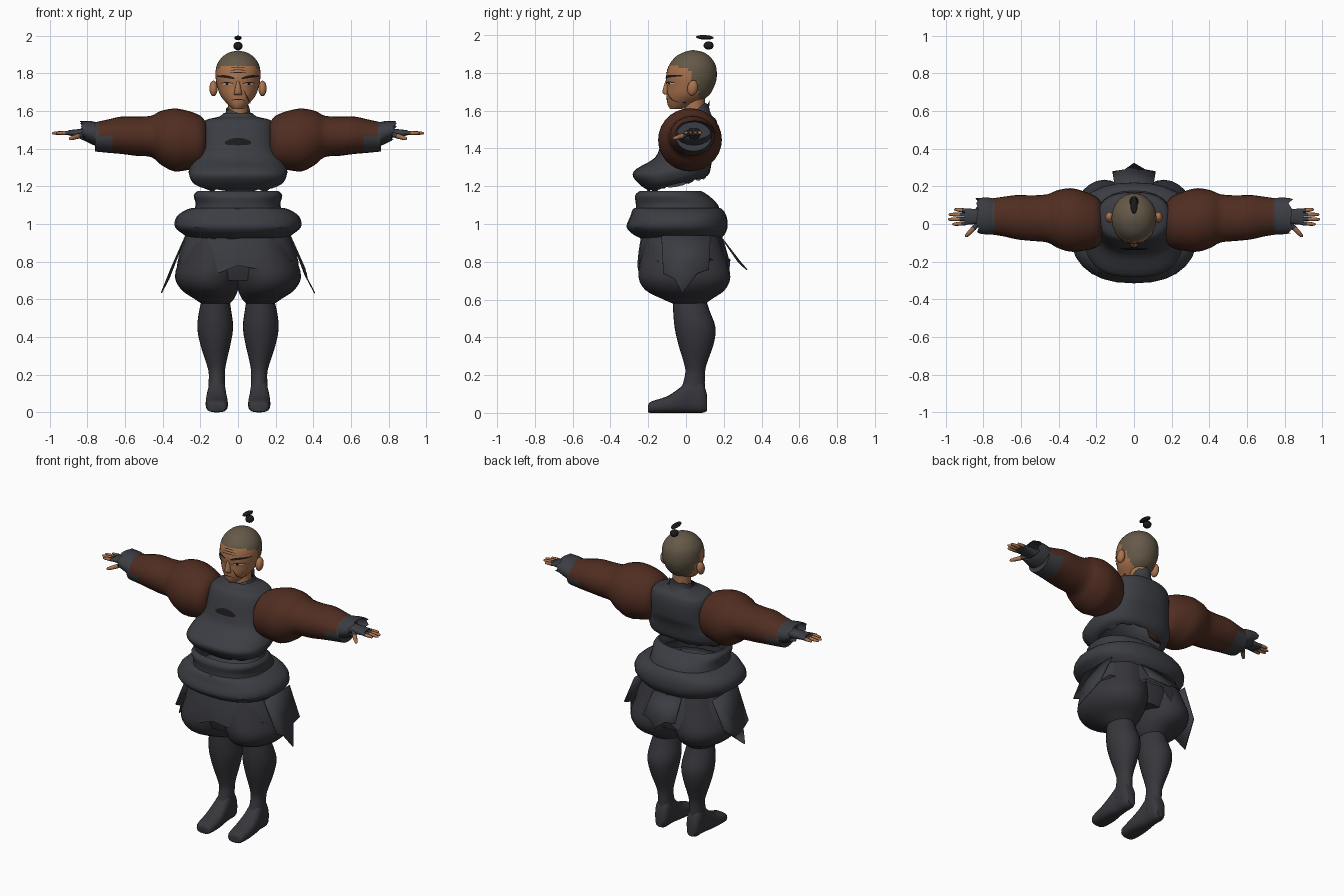
import bpy, bmesh, math, random
from mathutils import Vector, Matrix
from mathutils.bvhtree import BVHTree

random.seed(4)
cube = bpy.data.objects.get("Cube")
if cube:
    bpy.data.objects.remove(cube)


def material(name, r, g, b):
    mat = bpy.data.materials.new(name)
    mat.use_nodes = True
    mat.diffuse_color = (r, g, b, 1)
    bsdf = mat.node_tree.nodes["Principled BSDF"]
    bsdf.inputs["Base Color"].default_value = (r, g, b, 1)
    bsdf.inputs["Roughness"].default_value = 0.9
    return mat


CLOTH = material("charcoal cloth", .045, .047, .056)
TROUSER = material("dark trouser cloth", .038, .037, .045)
SLEEVE = material("russet sleeve", .08, .026, .015)
SKIN = material("tan skin", .40, .17, .075)
HAIR = material("cropped hair", .13, .10, .065)
DARK = material("near black", .012, .010, .010)
WHITE = material("eye white", .6, .55, .48)


def finish(name, bm, mats, rule=None, angle=50):
    """Turn a bmesh into a shaded object; rule picks a material slot per face."""
    bmesh.ops.recalc_face_normals(bm, faces=bm.faces)
    for face in bm.faces:
        if rule:
            face.material_index = rule(face.calc_center_median())
    mesh = bpy.data.meshes.new(name)
    bm.to_mesh(mesh)
    bm.free()
    for mat in mats:
        mesh.materials.append(mat)
    obj = bpy.data.objects.new(name, mesh)
    bpy.context.collection.objects.link(obj)
    bpy.ops.object.select_all(action='DESELECT')
    obj.select_set(True)
    bpy.context.view_layer.objects.active = obj
    bpy.ops.object.shade_smooth_by_angle(angle=math.radians(angle))
    return obj


def spline(rows, steps):
    """Smooth the rows with a Catmull-Rom curve."""
    out = []
    for i in range(len(rows) - 1):
        p = [Vector(rows[max(0, min(len(rows) - 1, i + k))]) for k in (-1, 0, 1, 2)]
        for j in range(steps):
            t = j / steps
            out.append(p[1] + (p[2] - p[0]) * t / 2
                       + (p[0] * 2 - p[1] * 5 + p[2] * 4 - p[3]) * t * t / 2
                       + (p[1] * 3 - p[0] - p[2] * 3 + p[3]) * t ** 3 / 2)
    return out + [Vector(rows[-1])]


def sym(rows):
    """Rows of height, half width, front, back."""
    return [(z, -w, w, f, b) for z, w, f, b in rows]


def loft(name, rows, mats, axis="z", side=1, n=28, steps=3, power=1.0,
         jag=0, caps=True, bend=None, rule=None, angle=50):
    """Skin oval sections; each row is position, then extents on both cross axes."""
    bm = bmesh.new()
    rings = []
    for r, (t, a0, a1, b0, b1) in enumerate(spline(rows, steps)):
        ring = []
        for i in range(n):
            c, s = math.cos(2 * math.pi * i / n), math.sin(2 * math.pi * i / n)
            c, s = (math.copysign(abs(v) ** power, v) for v in (c, s))
            a, b = (a0 + a1 + (a1 - a0) * c) / 2, (b0 + b1 + (b1 - b0) * s) / 2
            h = t + (random.uniform(-jag, jag) if r == 0 else 0)
            co = Vector({"z": (a, b, h), "x": (h, a, b), "y": (a, h, b)}[axis])
            if bend:
                co = bend(co)
            ring.append(bm.verts.new((co.x * side, co.y, co.z)))
        rings.append(ring)
    for lo, hi in zip(rings, rings[1:]):
        for i in range(n):
            bm.faces.new((lo[i], lo[i - 1], hi[i - 1], hi[i]))
    if caps:
        bm.faces.new(rings[0])
        bm.faces.new(rings[-1])
    return finish(name, bm, mats, rule, angle)


def ball(name, center, size, mat, tilt=0):
    bm = bmesh.new()
    bmesh.ops.create_uvsphere(bm, u_segments=16, v_segments=10, radius=1)
    bm.transform(Matrix.Translation(center) @ Matrix.Rotation(tilt, 4, 'X')
                 @ Matrix.Diagonal((*size, 1)))
    return finish(name, bm, [mat])


def finger(name, start, end, r, side):
    """Tapered finger: gloved at the base, bare at the tip."""
    a, b = Vector(start), Vector(end)
    bm = bmesh.new()
    frame = (b - a).to_track_quat('Z', 'Y').to_matrix()
    rings = []
    for t, w in ((0, 1), (.4, 1.05), (.75, .9), (.95, .65), (1, .2)):
        rings.append([bm.verts.new(a.lerp(b, t) + frame @ Vector(
            (math.cos(k * math.pi / 4) * r * w, math.sin(k * math.pi / 4) * r * w, 0)))
            for k in range(8)])
    for lo, hi in zip(rings, rings[1:]):
        for k in range(8):
            bm.faces.new((lo[k - 1], lo[k], hi[k], hi[k - 1]))
    bm.faces.new(rings[-1])
    bm.transform(Matrix.Diagonal((side, 1, 1, 1)))
    split = abs(a.lerp(b, .4).x)
    finish(name, bm, [CLOTH, SKIN], lambda c: int(abs(c.x) > split))


def panel(name, points, side, mat):
    """Ragged cloth flap, given a thin thickness."""
    bm = bmesh.new()
    bm.faces.new([bm.verts.new((x * side, y, z)) for x, y, z in points])
    bmesh.ops.triangulate(bm, faces=bm.faces)
    obj = finish(name, bm, [mat])
    obj.modifiers.new("cloth", 'SOLIDIFY').thickness = .006


def stroke(name, target, mat, path, width, side=1, lift=.003):
    """Thin painted strip laid on the front of a target, tapering at the ends."""
    mesh = target.data
    tree = BVHTree.FromPolygons([v.co for v in mesh.vertices],
                                [tuple(p.vertices) for p in mesh.polygons])
    pts = spline([(x, z, 0) for x, z in path], 5)
    bm, last = bmesh.new(), None
    for i, p in enumerate(pts):
        q = pts[min(i + 1, len(pts) - 1)] - pts[max(i - 1, 0)]
        nrm = Vector((-q.y, q.x, 0)).normalized()
        w = width * (.3 + .7 * math.sin(math.pi * i / (len(pts) - 1)))
        pair = []
        for e in (p + nrm * w, p - nrm * w):
            hit = tree.ray_cast(Vector((e.x * side, -1, e.y)), Vector((0, 1, 0)))[0]
            y = hit.y if hit else 0
            pair.append(bm.verts.new((e.x * side, y - lift, e.y)))
        if last:
            bm.faces.new((last[0], last[1], pair[1], pair[0]))
        last = pair
    finish(name, bm, [mat])


# Head with cropped hair
def hair_rule(c):
    return int(c.z > 1.84 - max(0, c.y + .06) * .3 and c.y < .03
               or c.y >= .03 and c.z > 1.75 or c.y > .065 and c.z > 1.63)


head = loft("head", sym([
    (1.61, .028, -.085, -.02), (1.635, .055, -.098, .05), (1.68, .092, -.103, .12),
    (1.73, .11, -.102, .15), (1.78, .119, -.106, .163), (1.84, .114, -.09, .157),
    (1.885, .085, -.055, .128), (1.91, .048, -.01, .09), (1.92, .006, .03, .045)]),
    [SKIN, HAIR], n=40, steps=4, rule=hair_rule)
loft("neck", sym([(1.5, .07, -.02, .11), (1.57, .055, -.01, .1), (1.67, .055, -.01, .1)]), [SKIN])
loft("nose", sym([(1.685, .022, -.112, -.08), (1.70, .02, -.126, -.08),
                  (1.76, .008, -.109, -.08)]), [SKIN], n=10)
ball("topknot_base", (0, .12, 1.945), (.025, .027, .022), DARK)
ball("topknot_tip", (0, .1, 1.988), (.019, .047, .012), DARK, tilt=-.05)

# Face paint
for k in range(3):
    z, w = 1.805 + k * .014, .052 - k * .008
    stroke("forehead_wrinkle", head, DARK, [(-w, z - .004), (0, z), (w, z - .004)], .002)
stroke("mouth", head, DARK, [(-.035, 1.657), (0, 1.662), (.035, 1.657)], .0025)
stroke("scar", head, DARK, [(.03, 1.71), (.05, 1.67), (.065, 1.64)], .003)
for side, word in ((1, "left"), (-1, "right")):
    stroke(word + "_brow", head, DARK, [(.018, 1.772), (.06, 1.782), (.113, 1.785)], .007, side)
    stroke(word + "_eye", head, WHITE, [(.03, 1.742), (.058, 1.746), (.085, 1.743)], .006, side)
    stroke(word + "_pupil", head, DARK, [(.05, 1.744), (.066, 1.744)], .006, side, .005)
    stroke(word + "_eyelid", head, DARK, [(.025, 1.744), (.058, 1.752), (.092, 1.746)], .003, side, .005)
    ball(word + "_ear", (side * .13, .035, 1.72), (.022, .028, .042), SKIN, tilt=-.2)

# Jacket with a bloused, tilted hem
def hem_tilt(co):
    weight = max(0, min(1, (1.4 - co.z) / .15))
    return Vector((co.x, co.y, co.z + weight * max(0, co.y + .17) * .24))


jacket = loft("jacket", sym([
    (1.18, .19, -.2, .1), (1.2, .24, -.235, .125), (1.25, .262, -.28, .135),
    (1.29, .25, -.265, .14), (1.35, .22, -.165, .15), (1.42, .2, -.135, .165),
    (1.5, .195, -.11, .17), (1.55, .175, -.085, .16), (1.57, .1, -.045, .14),
    (1.59, .075, -.03, .12)]), [CLOTH], power=.8, n=36, jag=.012, caps=False, bend=hem_tilt)
stroke("chest_patch", jacket, DARK, [(-.07, 1.43), (0, 1.438), (.07, 1.43)], .02)
loft("collar", sym([(1.625, .062, -.012, .125), (1.59, .07, -.03, .125), (1.55, .1, -.06, .14)]),
     [CLOTH], n=18, jag=.016, caps=False, bend=lambda c: c + Vector((0, 0, (c.y - .08) * .35)))

# Waist wrap and thick sash
loft("waist_wrap", sym([(1.03, .25, -.27, .19), (1.1, .225, -.265, .17), (1.15, .235, -.27, .12),
                        (1.175, .215, -.245, .08)]), [CLOTH], power=.85, caps=False)
loft("sash", sym([(.92, .25, -.23, .18), (.945, .29, -.28, .205), (.985, .335, -.315, .22),
                  (1.04, .325, -.295, .215), (1.08, .265, -.28, .19), (1.085, .22, -.25, .16)]),
     [CLOTH], power=.85, jag=.012, caps=False, angle=35)

# Hips and torn overskirt
loft("hips", sym([(.7, .27, -.2, .18), (.8, .29, -.23, .2), (.95, .26, -.22, .17)]), [TROUSER])
loft("torn_overskirt", sym([(.78, .325, -.258, .235), (.86, .306, -.25, .215),
                            (.95, .275, -.235, .185)]),
     [CLOTH], jag=.055, caps=False, power=.9, n=24)
panel("rear_flap", [(-.1, .19, .93), (.1, .19, .93), (.115, .28, .8), (.06, .29, .79),
                    (0, .325, .76), (-.05, .29, .8), (-.115, .28, .8)], 1, CLOTH)

for side, word in ((1, "left"), (-1, "right")):
    def both(part, rows, mats, **kw):
        return loft(f"{word}_{part}", rows, mats, side=side, **kw)

    # Trousers, calf and boot
    both("trouser_puff", [(.575, .045, .19, -.06, .1), (.605, .02, .235, -.13, .14),
                          (.65, 0, .3, -.215, .205), (.72, -.02, .335, -.252, .235),
                          (.82, -.04, .308, -.24, .21), (.95, -.04, .265, -.21, .17)], [TROUSER])
    both("calf", [(.08, .065, .16, -.04, .1), (.2, .07, .155, -.005, .1), (.26, .063, .168, -.01, .11),
                  (.36, .04, .2, -.04, .145), (.45, .026, .216, -.06, .157),
                  (.54, .036, .206, -.068, .125), (.62, .05, .185, -.07, .1)], [TROUSER])
    both("boot", [(-.2, .08, .145, .003, .04), (-.185, .06, .165, 0, .06), (-.1, .053, .172, 0, .088),
                  (-.03, .06, .168, 0, .135), (.02, .065, .16, 0, .18), (.085, .068, .158, 0, .17),
                  (.112, .085, .14, .01, .09)], [TROUSER], axis="y", power=.75, n=20)
    panel(word + "_side_flap", [(.28, -.13, .94), (.28, .13, .94), (.36, .12, .76), (.355, .06, .74),
                                (.41, -.02, .635), (.37, -.06, .71), (.365, -.12, .74)], side, CLOTH)

    # Puffed sleeve with an underside guard
    both("sleeve", [(.17, -.09, .11, 1.34, 1.54), (.2, -.125, .145, 1.3, 1.575),
                    (.27, -.142, .175, 1.286, 1.602), (.34, -.147, .19, 1.28, 1.613),
                    (.41, -.125, .178, 1.315, 1.6), (.46, -.098, .158, 1.355, 1.575),
                    (.54, -.09, .152, 1.362, 1.57), (.62, -.082, .154, 1.372, 1.57),
                    (.69, -.066, .145, 1.378, 1.555), (.76, -.055, .135, 1.385, 1.54)],
         [SLEEVE, CLOTH], axis="x", rule=lambda c: int(abs(c.x) > .66 and c.z < 1.47 or abs(c.x) > .74))
    both("cuff", [(.83, -.05, .138, 1.45, 1.548), (.77, -.056, .14, 1.42, 1.545),
                  (.73, -.05, .13, 1.41, 1.53)], [CLOTH], axis="x", n=16, jag=.015, caps=False)

    # Gloved hand
    both("palm", [(.76, .01, .075, 1.45, 1.51), (.84, .0, .08, 1.46, 1.505),
                  (.9, -.005, .082, 1.47, 1.498)], [CLOTH], axis="x", n=14, power=.8)
    for k, tip in enumerate((.965, .988, .985, .955)):
        y = .005 + k * .022
        finger(f"{word}_finger", (.885, y, 1.484), (tip, y * 1.2 - .008, 1.482), .0105, side)
    finger(word + "_thumb", (.82, .01, 1.475), (.895, -.068, 1.452), .013, side)
